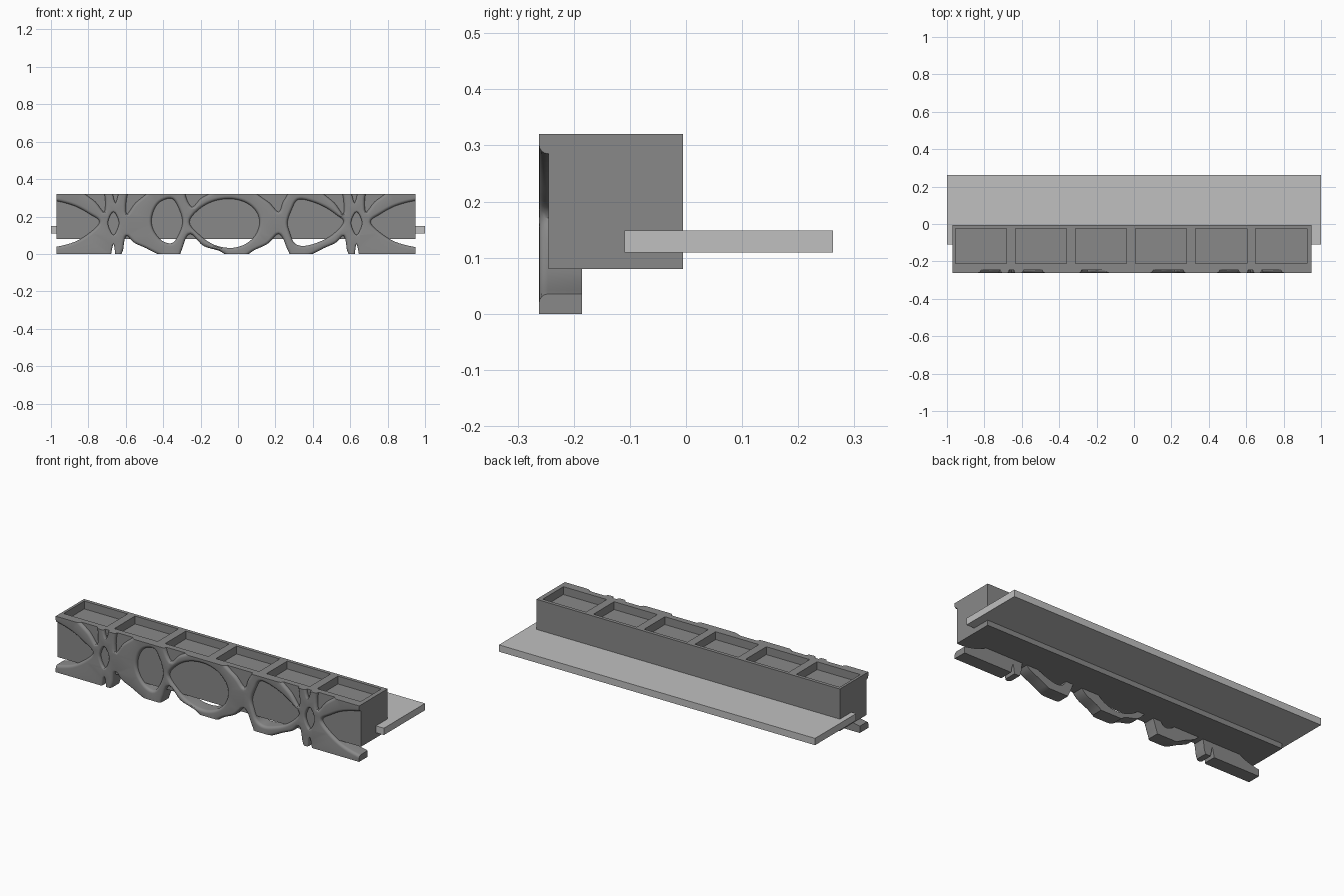
import bpy, bmesh, math
from mathutils import Vector

if "Cube" in bpy.data.objects:
    bpy.data.objects.remove(bpy.data.objects["Cube"], do_unlink=True)


def material(name, grey):
    m = bpy.data.materials.new(name)
    m.use_nodes = True
    col = (grey, grey, grey, 1)
    m.diffuse_color = col
    m.node_tree.nodes["Principled BSDF"].inputs["Base Color"].default_value = col
    return m


dark = material("dark grey", 0.25)
light = material("light grey", 0.53)


def add_object(name, bm, mat):
    bmesh.ops.recalc_face_normals(bm, faces=bm.faces[:])
    me = bpy.data.meshes.new(name)
    bm.to_mesh(me)
    bm.free()
    me.materials.append(mat)
    ob = bpy.data.objects.new(name, me)
    bpy.context.collection.objects.link(ob)
    return ob


def box_mesh(lo, hi):
    bm = bmesh.new()
    bmesh.ops.create_cube(bm, size=1)
    for v in bm.verts:
        v.co = [(a + b) / 2 + c * (b - a) for a, b, c in zip(lo, hi, v.co)]
    return bm


def cut(bm, co, no, clear=False):
    bmesh.ops.bisect_plane(bm, geom=bm.verts[:] + bm.edges[:] + bm.faces[:],
                           dist=1e-6, plane_co=co, plane_no=no, clear_outer=clear)


X0, X1, TOP = -0.97, 0.95, 0.32

# Shelf board running through the back of the trough
add_object("shelf_board", box_mesh((-1, -0.11, 0.109), (1, 0.262, 0.148)), light)

# Trough with six shallow pockets
bm = box_mesh((X0, -0.245, 0.08), (X1, -0.005, TOP))
pockets = [(-0.955 + 0.321 * i, -0.681 + 0.321 * i) for i in range(6)]
for a, b in pockets:
    cut(bm, (a, 0, 0), (1, 0, 0))
    cut(bm, (b, 0, 0), (1, 0, 0))
for y in (-0.212, -0.025):
    cut(bm, (0, y, 0), (0, 1, 0))
tops = []
for f in bm.faces:
    c = f.calc_center_median()
    if f.normal.z > 0.9 and -0.212 < c.y < -0.025 and any(a < c.x < b for a, b in pockets):
        tops.append(f)
floors = bmesh.ops.extrude_discrete_faces(bm, faces=tops)["faces"]
bmesh.ops.translate(bm, verts=list({v for f in floors for v in f.verts}), vec=(0, 0, -0.045))
add_object("trough", bm, dark)

# Lattice openings in drawing units: (edge rounding, outline points)
side = [  # openings repeated on both ends
    (3, [(36, 200), (56, 201), (75, 206), (90, 214), (100, 222), (90, 233), (75, 242), (56, 247), (36, 249)]),
    (3, [(82, 190), (103, 190), (105, 212), (96, 202)]),
    (2, [(112.5, 186), (119.5, 186), (116, 203)]),
    (2, [(114, 212), (119.5, 223), (114, 235), (108.5, 223)]),
    (3, [(130, 190), (150, 190), (136, 203), (127, 214)]),
    (2, [(111, 262), (116, 262), (114, 244)]),
    (3, [(125, 262), (124, 248), (127, 236), (135, 243), (150, 250), (168, 262)]),
]
middle = [  # three eyes and the gaps between them
    (3, [(173, 199), (162, 201), (155, 209), (152, 221), (155, 232), (163, 241), (173, 243),
         (180, 233), (183, 222), (180, 210)]),
    (3, [(190, 222), (200, 209), (215, 201), (232, 199), (247, 203), (257, 212), (260, 223),
         (256, 235), (246, 244), (232, 248), (215, 245), (200, 235)]),
    (3, [(298, 200), (310, 201), (325, 207), (337, 215), (344, 222), (335, 233), (322, 241),
         (305, 246), (295, 243), (290, 232), (288, 222), (292, 210)]),
    (3, [(187, 190), (215, 190), (202, 198), (192, 207)]),
    (3, [(255, 190), (287, 190), (283, 203), (279, 212), (270, 203)]),
    (3, [(184, 262), (184, 245), (191, 234), (204, 246), (222, 252), (228, 262)]),
    (3, [(246, 262), (252, 252), (268, 244), (279, 234), (286, 245), (288, 262)]),
]
mirrored = [(r, [(471 - x, y) for x, y in pts]) for r, pts in side]
UNIT = 187


def smooth_loop(pts, steps=5):
    """Closed Catmull-Rom curve, counter-clockwise, in model units."""
    p = [Vector(((x - 238.5) / UNIT, (254 - y) / UNIT)) for x, y in pts]
    n, out = len(p), []
    for i in range(n):
        a, b, c, d = (p[(i + k - 1) % n] for k in range(4))
        for s in range(steps):
            t = s / steps
            out.append(0.5 * (2 * b + (c - a) * t + (2 * a - 5 * b + 4 * c - d) * t * t
                              + (3 * b - a - 3 * c + d) * t ** 3))
    area = sum(out[i - 1].x * out[i].y - out[i].x * out[i - 1].y for i in range(len(out)))
    return out if area > 0 else out[::-1]


def grown(loop, dist):
    """Loop pushed outward along its averaged normals."""
    out = []
    for i, q in enumerate(loop):
        t = (loop[(i + 1) % len(loop)] - loop[i - 1]).normalized()
        out.append(q + Vector((t.y, -t.x)) * dist)
    return out


FRONT, BACK = -0.262, -0.185
bm = bmesh.new()
front_edges, back_edges = [], []


def add_wall(rings):
    """Skin a list of (loop, y) rings, keeping the end edges for the caps."""
    vs = [[bm.verts.new((q[0], y, q[1])) for q in loop] for loop, y in rings]
    n = len(vs[0])
    for r0, r1 in zip(vs, vs[1:]):
        for i in range(n):
            j = (i + 1) % n
            bm.faces.new((r0[i], r0[j], r1[j], r1[i]))
    for ring, store in ((vs[0], front_edges), (vs[-1], back_edges)):
        store += [bm.edges.get((ring[i - 1], ring[i])) for i in range(n)]


sheet = [(-1.2, -0.15), (1.2, -0.15), (1.2, 0.45), (-1.2, 0.45)]
add_wall([(sheet, FRONT), (sheet, BACK)])
for r, pts in side + mirrored + middle:
    loop, r = smooth_loop(pts), r / UNIT
    rings = []
    for k in range(5):
        a = k / 4 * math.pi / 2
        rings.append((grown(loop, r * (1 - math.sin(a))), FRONT + r * (1 - math.cos(a))))
    add_wall(rings + [(loop, BACK)])
bmesh.ops.triangle_fill(bm, use_beauty=True, edges=front_edges, normal=(0, -1, 0))
bmesh.ops.triangle_fill(bm, use_beauty=True, edges=back_edges, normal=(0, 1, 0))

# Trim the sheet to size and close the cut ends
for co, no in (((X0, 0, 0), (-1, 0, 0)), ((X1, 0, 0), (1, 0, 0)),
               ((0, 0, 0), (0, 0, -1)), ((0, 0, TOP), (0, 0, 1))):
    cut(bm, co, no, True)
    bmesh.ops.holes_fill(bm, edges=[e for e in bm.edges if e.is_boundary], sides=0)

# Thin the upper part so it stays inside the trough wall
for z in (0.1, 0.2):
    cut(bm, (0, 0, z), (0, 0, 1))
for v in bm.verts:
    if v.co.z > 0.19 and v.co.y > -0.22:
        v.co.y = -0.225
lattice = add_object("front_lattice", bm, dark)

bpy.ops.object.select_all(action='DESELECT')
lattice.select_set(True)
bpy.context.view_layer.objects.active = lattice
bpy.ops.object.shade_smooth_by_angle(angle=math.radians(35))
